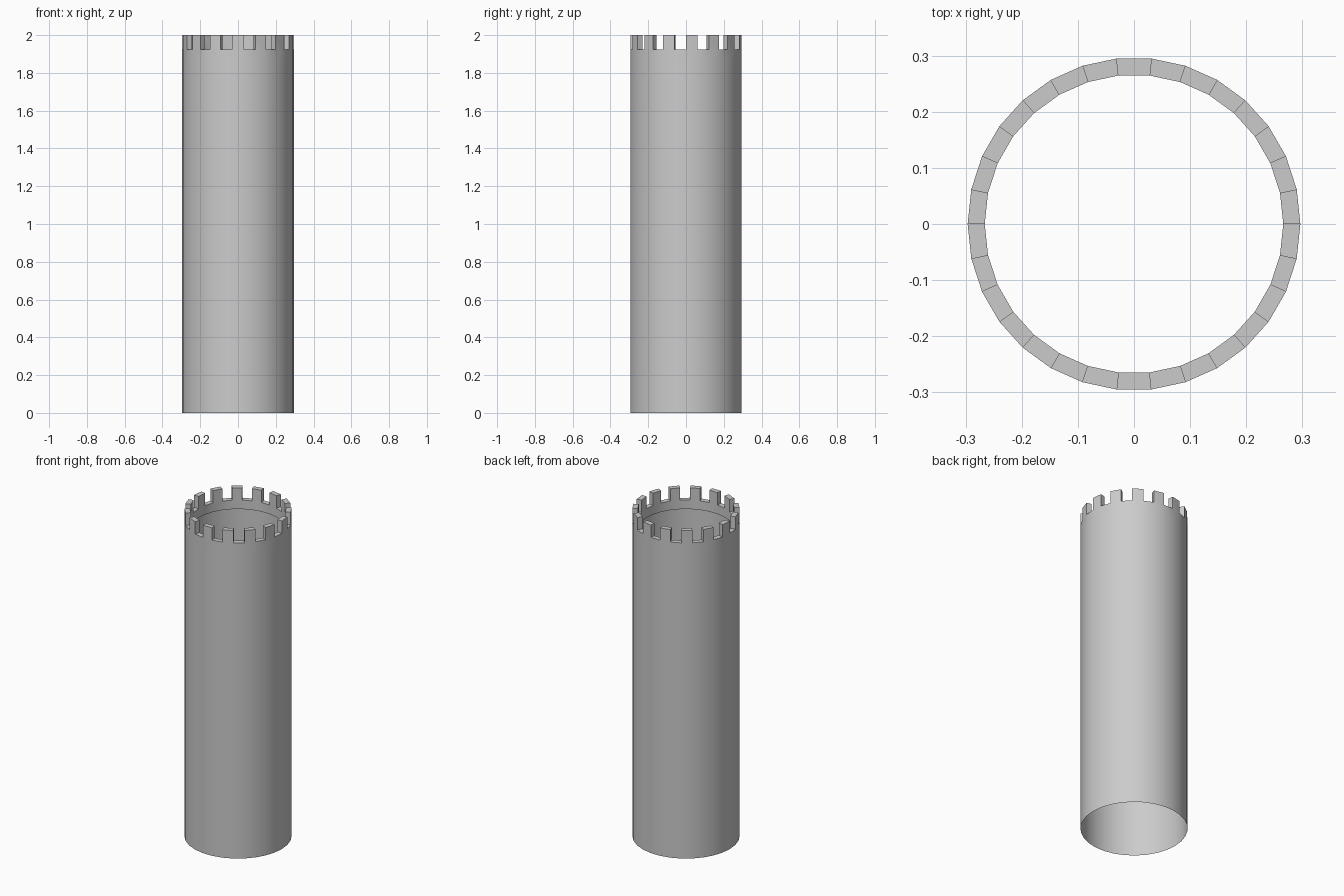
import bpy, bmesh, math

SIDES = 30
R_OUT, R_IN = 0.2965, 0.266
Z_RING, Z_FLOOR, Z_TOP = 1.87, 1.925, 2.0

cube = bpy.data.objects.get("Cube")
if cube:
    bpy.data.objects.remove(cube)

stone = bpy.data.materials.new("light_grey_stone")
stone.use_nodes = True
grey = (0.6, 0.6, 0.6, 1)
stone.diffuse_color = grey
stone.node_tree.nodes["Principled BSDF"].inputs["Base Color"].default_value = grey

bm = bmesh.new()


def ring(radius, z):
    step = math.tau / SIDES
    return [bm.verts.new((radius * math.cos(i * step), radius * math.sin(i * step), z))
            for i in range(SIDES)]


def bridge(a, b):
    return [bm.faces.new((a[i], a[(i + 1) % SIDES], b[(i + 1) % SIDES], b[i]))
            for i in range(SIDES)]


# Open shaft, walkway rim and the thick inner lip hanging below it
base = ring(R_OUT, 0)
rim_out = ring(R_OUT, Z_FLOOR)
rim_in = ring(R_IN, Z_FLOOR)
lip_in = ring(R_IN, Z_RING)
lip_out = ring(R_OUT, Z_RING)
bridge(base, lip_out)
bridge(lip_out, rim_out)
rim = bridge(rim_out, rim_in)
bridge(rim_in, lip_in)
bridge(lip_in, lip_out)

# Battlements: raise every second rim face
raised = bmesh.ops.extrude_discrete_faces(bm, faces=rim[::2])["faces"]
for face in raised:
    low = list(face.verts)
    bmesh.ops.translate(bm, vec=(0, 0, Z_TOP - Z_FLOOR), verts=low)
bmesh.ops.remove_doubles(bm, verts=bm.verts, dist=1e-5)

mesh = bpy.data.meshes.new("tower")
bm.to_mesh(mesh)
bm.free()
mesh.materials.append(stone)
tower = bpy.data.objects.new("tower", mesh)
bpy.context.collection.objects.link(tower)

# Smooth round wall with crisp corners
bpy.context.view_layer.objects.active = tower
tower.select_set(True)
bpy.ops.object.shade_smooth_by_angle(angle=math.radians(30))
